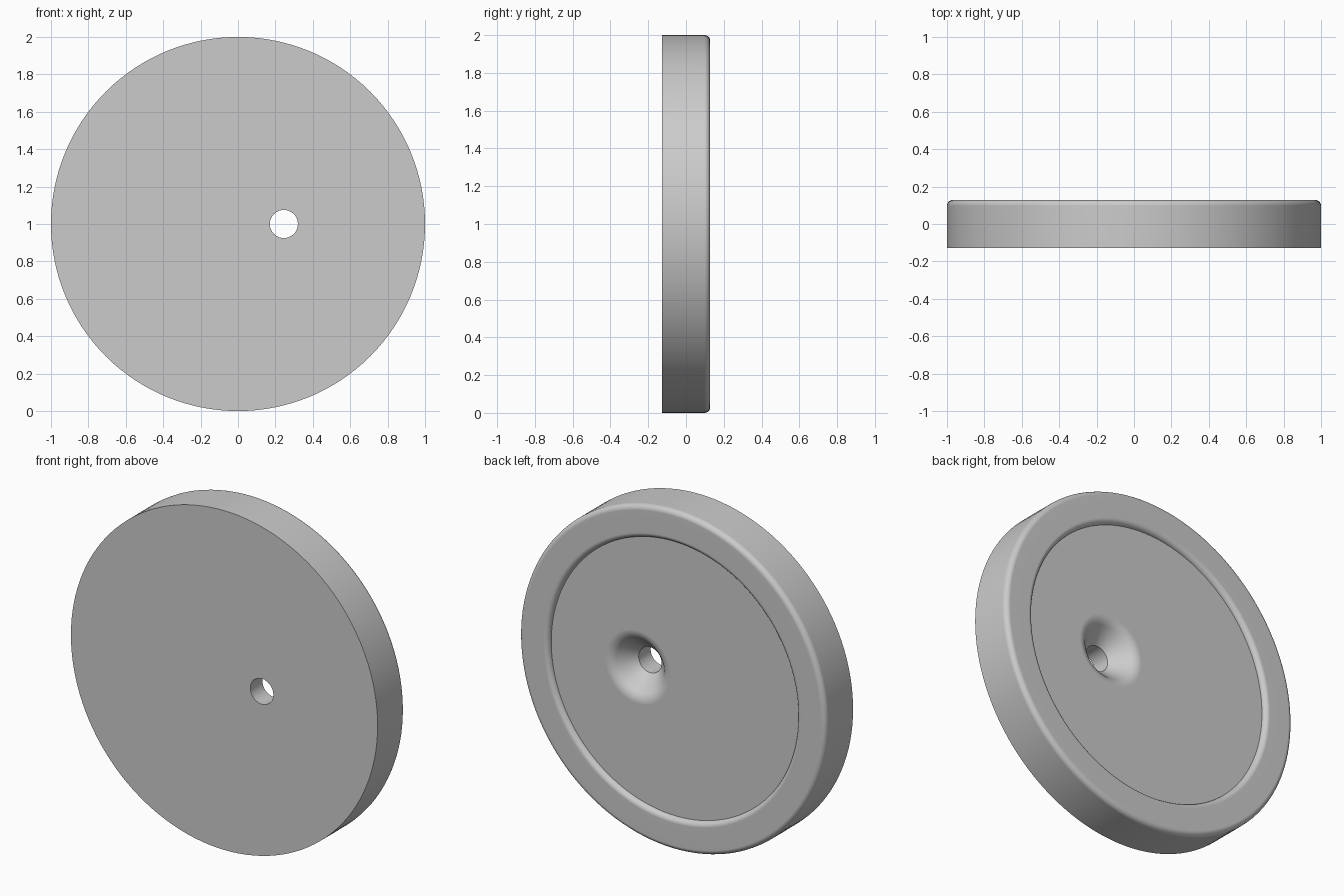
import bpy, bmesh
from math import sin, cos, pi, radians

cube = bpy.data.objects.get("Cube")
if cube:
    bpy.data.objects.remove(cube, do_unlink=True)

SEGMENTS = 128
FRONT, BACK = -0.128, 0.128
FLOOR = 0.098          # recessed panel on the back
HOLE_X, HOLE_R = 0.245, 0.075
FILLET = 0.03


def arc(cx, r, y, radius, start, end, steps=6):
    """Rings along a rounded edge; angles in degrees in the radius/depth plane."""
    angles = [radians(start + (end - start) * i / steps) for i in range(steps + 1)]
    return [(cx, r + radius * cos(a), y + radius * sin(a)) for a in angles]


# Section rings (centre x, radius, y), closed from the hole around to the hole
rings = [(HOLE_X, HOLE_R, FRONT), (0, 1, FRONT)]                   # flat front
rings += arc(0, 1 - FILLET, BACK - FILLET, FILLET, 0, 90)          # outer edge
rings += arc(0, 0.81 + FILLET, FLOOR, FILLET, 90, 180)             # recess lip
rings += arc(HOLE_X, 0.215, FLOOR - 0.08, 0.08, 90, 135)           # flared edge
rings += [(HOLE_X, HOLE_R, -0.016)]                                # countersink

# Loft the rings into one closed disc
bm = bmesh.new()
loops = []
for cx, r, y in rings:
    loops.append([bm.verts.new((cx + r * cos(2 * pi * i / SEGMENTS), y,
                                1 + r * sin(2 * pi * i / SEGMENTS)))
                  for i in range(SEGMENTS)])
for a, b in zip(loops, loops[1:] + loops[:1]):
    for i in range(SEGMENTS):
        j = (i + 1) % SEGMENTS
        bm.faces.new((a[i], a[j], b[j], b[i]))
bmesh.ops.recalc_face_normals(bm, faces=bm.faces)
mesh = bpy.data.meshes.new("recessed_disc")
bm.to_mesh(mesh)
bm.free()
disc = bpy.data.objects.new("recessed_disc", mesh)
bpy.context.collection.objects.link(disc)

# Plain grey material
grey = bpy.data.materials.new("light_grey")
grey.use_nodes = True
colour = (0.6, 0.6, 0.6, 1)
grey.diffuse_color = colour
grey.node_tree.nodes["Principled BSDF"].inputs["Base Color"].default_value = colour
mesh.materials.append(grey)

# Smooth rounded edges, crisp corners, flat panels
bpy.ops.object.select_all(action="DESELECT")
disc.select_set(True)
bpy.context.view_layer.objects.active = disc
bpy.ops.object.shade_smooth_by_angle(angle=radians(30))
weighted = disc.modifiers.new("flat_panel_normals", "WEIGHTED_NORMAL")
weighted.keep_sharp = True
